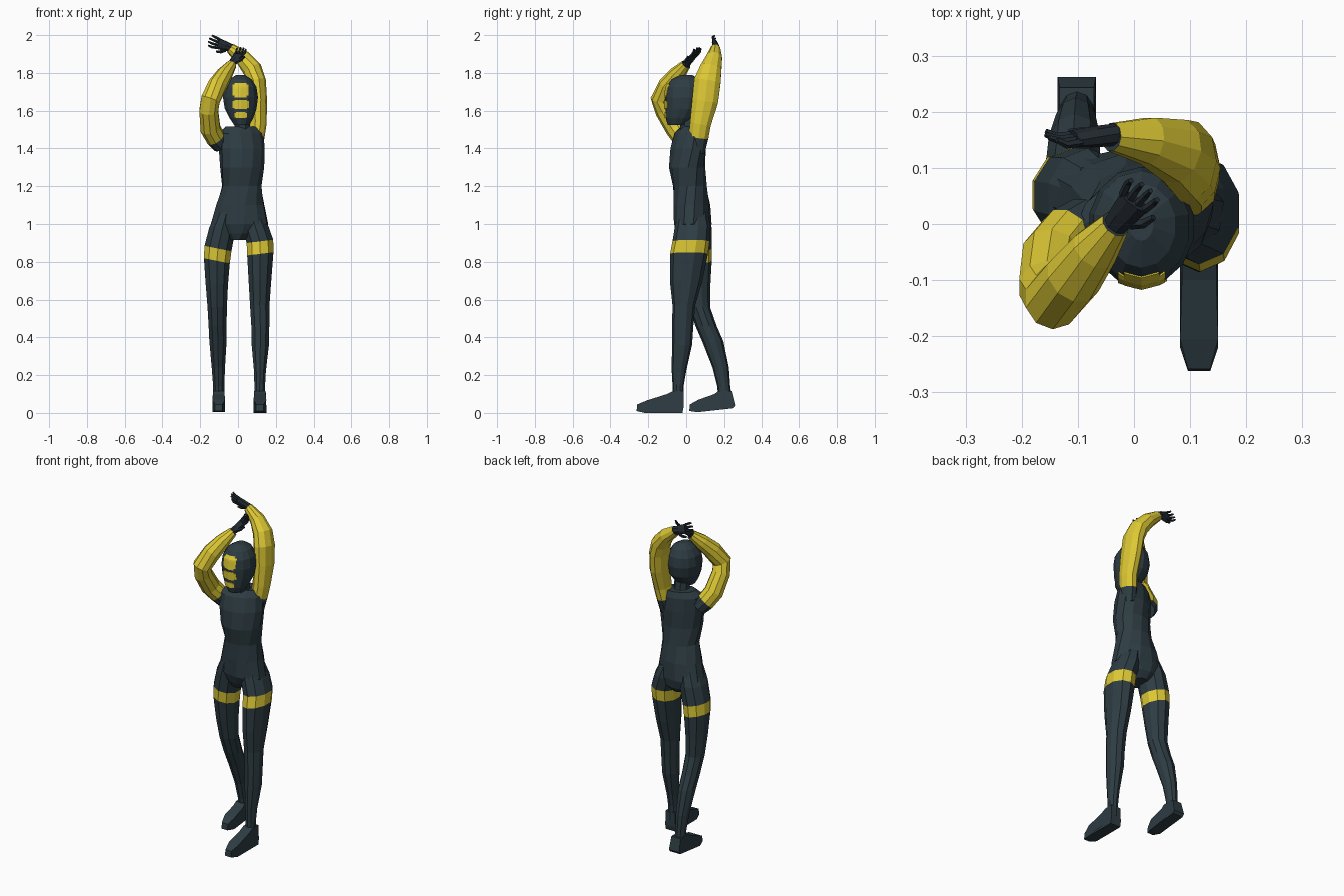
import bpy, bmesh, math
from mathutils import Vector
from mathutils.bvhtree import BVHTree


def material(name, rgb):
    m = bpy.data.materials.new(name)
    m.diffuse_color = (*rgb, 1)
    return m


SUIT = material("slate suit", (0.027, 0.046, 0.056))
YELLOW = material("yellow", (0.72, 0.58, 0.035))
GLOVE = material("charcoal glove", (0.016, 0.023, 0.03))


def finish(name, bm, mats):
    bmesh.ops.recalc_face_normals(bm, faces=bm.faces)
    me = bpy.data.meshes.new(name)
    bm.to_mesh(me)
    bm.free()
    for m in mats:
        me.materials.append(m)
    ob = bpy.data.objects.new(name, me)
    bpy.context.collection.objects.link(ob)
    return ob


def loft(name, rings, mats=(SUIT,), sides=10, ref=None, paint=(), tilt=0):
    """Rings are (x, y, z, radius_u, radius_v, turn). With ref, rings follow the path."""
    bm = bmesh.new()
    loops = []
    for i, r in enumerate(rings):
        c = Vector(r[:3])
        a, b = r[3], r[4] if len(r) > 4 else r[3]
        turn = math.radians(r[5]) if len(r) > 5 else 0
        if ref:
            t = (Vector(rings[min(i + 1, len(rings) - 1)][:3]) - Vector(rings[max(i - 1, 0)][:3])).normalized()
            u = (Vector(ref) - t * t.dot(Vector(ref))).normalized()
            v = t.cross(u)
        else:
            u = Vector((math.cos(turn), math.sin(turn), 0))
            v = Vector((-math.sin(turn), math.cos(turn), 0))
        loop = []
        for k in range(sides):
            w = math.tau * (k + 0.5) / sides
            p = c + u * a * math.cos(w) + v * b * math.sin(w)
            if i in paint or i - 1 in paint:
                p.z += tilt * (p.x - c.x)
            loop.append(bm.verts.new(p))
        loops.append(loop)
    for i in range(len(loops) - 1):
        for k in range(sides):
            n = (k + 1) % sides
            f = bm.faces.new((loops[i][k], loops[i][n], loops[i + 1][n], loops[i + 1][k]))
            f.material_index = 1 if i in paint else 0
    bm.faces.new(loops[0][::-1])
    bm.faces.new(loops[-1])
    return finish(name, bm, mats)


# Torso: hips turned one way, shoulders the other
loft("torso", [
    (0.00, 0.035, 0.915, 0.045, 0.06, -8),
    (0.005, 0.04, 0.95, 0.11, 0.085, -8),
    (0.008, 0.035, 1.00, 0.155, 0.098, -8),
    (0.012, 0.03, 1.10, 0.13, 0.098, -5),
    (0.02, 0.02, 1.20, 0.106, 0.09, 5),
    (0.022, 0.005, 1.30, 0.118, 0.094, 15),
    (0.02, 0.01, 1.40, 0.126, 0.09, 22),
    (0.015, 0.02, 1.48, 0.125, 0.075, 22),
    (0.02, 0.03, 1.515, 0.09, 0.055, 22)], sides=12)
loft("neck", [(0.02, 0.02, 1.48, 0.055), (0.022, 0.01, 1.52, 0.044), (0.022, 0.0, 1.60, 0.044)], sides=8)

# Head
head = loft("head", [
    (0.02, -0.045, 1.525, 0.042, 0.052), (0.018, -0.03, 1.56, 0.064, 0.078),
    (0.014, -0.01, 1.61, 0.086, 0.1), (0.013, -0.005, 1.67, 0.095, 0.107),
    (0.013, -0.005, 1.725, 0.087, 0.1), (0.013, -0.003, 1.765, 0.062, 0.075),
    (0.013, 0.0, 1.79, 0.022, 0.03)], sides=14)

# Face plates laid over the front of the head
bm = bmesh.new()
bm.from_mesh(head.data)
tree = BVHTree.FromBMesh(bm)
bm.free()


def face_plate(name, x0, x1, z0, z1, mat, lift, n=8):
    pb = bmesh.new()
    grid = []
    for j in range(n + 1):
        row = []
        for i in range(n + 1):
            x, z = x0 + (x1 - x0) * i / n, z0 + (z1 - z0) * j / n
            hit = tree.ray_cast(Vector((x, -1, z)), Vector((0, 1, 0)))[0]
            row.append(pb.verts.new((x, hit.y - lift, z)))
        grid.append(row)
    for j in range(n):
        for i in range(n):
            pb.faces.new((grid[j][i], grid[j][i + 1], grid[j + 1][i + 1], grid[j + 1][i]))
    # drop the corners so the plate looks rounded
    bmesh.ops.delete(pb, geom=[v for v in (grid[0][0], grid[0][n], grid[n][0], grid[n][n])], context='VERTS')
    ob = finish(name, pb, [mat])
    s = ob.modifiers.new("thickness", 'SOLIDIFY')
    s.thickness, s.offset = 0.003, 0


for name, x0, x1, z0, z1 in (("brow_plate", -0.028, 0.055, 1.67, 1.746),
                             ("cheek_plate", -0.028, 0.058, 1.608, 1.657),
                             ("chin_plate", -0.018, 0.046, 1.56, 1.592)):
    face_plate(name, x0, x1, z0, z1, YELLOW, 0.004)

# Legs with a tilted thigh band
loft("front_leg", [
    (0.115, -0.042, 0.06, 0.029, 0.03), (0.115, -0.042, 0.15, 0.03, 0.03),
    (0.116, -0.038, 0.22, 0.033, 0.038), (0.118, -0.022, 0.36, 0.048, 0.053),
    (0.118, -0.018, 0.46, 0.05, 0.056), (0.115, -0.012, 0.57, 0.054, 0.06),
    (0.116, 0.0, 0.70, 0.063, 0.086), (0.118, 0.015, 0.842, 0.073, 0.1),
    (0.116, 0.026, 0.908, 0.074, 0.098), (0.09, 0.035, 0.99, 0.074, 0.094),
    (0.07, 0.035, 1.06, 0.06, 0.08)], (SUIT, YELLOW), paint=(7,), tilt=0.12)
loft("rear_leg", [
    (-0.102, 0.207, 0.06, 0.03, 0.037), (-0.102, 0.198, 0.14, 0.031, 0.034),
    (-0.104, 0.182, 0.24, 0.037, 0.043), (-0.106, 0.14, 0.38, 0.048, 0.056),
    (-0.108, 0.105, 0.46, 0.05, 0.056), (-0.11, 0.07, 0.56, 0.054, 0.056),
    (-0.112, 0.058, 0.68, 0.062, 0.07), (-0.112, 0.052, 0.805, 0.072, 0.083),
    (-0.106, 0.05, 0.87, 0.075, 0.086), (-0.082, 0.045, 0.98, 0.074, 0.09),
    (-0.06, 0.035, 1.06, 0.058, 0.08)], (SUIT, YELLOW), paint=(7,), tilt=-0.2)


# Feet: side profile pulled across the width, narrower at the toe
def foot(name, x, profile):
    fb = bmesh.new()
    toe = min(y for y, z in profile)
    sides = []
    for s in (-1, 1):
        row = []
        for y, z in profile:
            w = 0.034 if y - toe > 0.04 else 0.02
            row.append(fb.verts.new((x + s * w * (0.9 if z > 0.08 else 1), y, z)))
        sides.append(row)
        fb.faces.new(row)
    for i in range(len(profile)):
        k = (i + 1) % len(profile)
        fb.faces.new((sides[0][i], sides[0][k], sides[1][k], sides[1][i]))
    finish(name, fb, [SUIT])


foot("front_foot", 0.116, [(-0.02, 0), (-0.22, 0), (-0.262, 0.01), (-0.258, 0.045), (-0.205, 0.067),
                           (-0.1, 0.1), (-0.07, 0.115), (-0.014, 0.115), (-0.014, 0.03)])
foot("rear_foot", -0.102, [(0.25, 0.025), (0.06, 0.004), (0.016, 0.01), (0.02, 0.045), (0.065, 0.07),
                           (0.15, 0.1), (0.168, 0.115), (0.243, 0.115), (0.262, 0.04)])

# Raised arms: dark at the armpit, yellow sleeve to the wrist
loft("high_arm", [
    (0.085, 0.055, 1.38, 0.045, 0.04), (0.095, 0.065, 1.46, 0.055, 0.045),
    (0.105, 0.075, 1.53, 0.058, 0.046), (0.106, 0.1, 1.65, 0.072, 0.048),
    (0.098, 0.112, 1.755, 0.074, 0.05), (0.075, 0.13, 1.82, 0.06, 0.052),
    (0.025, 0.148, 1.88, 0.044, 0.042), (-0.04, 0.155, 1.93, 0.026, 0.028)],
    (SUIT, YELLOW), ref=(0, 1, 0), paint=range(1, 7))
loft("low_arm", [
    (-0.085, 0.0, 1.42, 0.05), (-0.118, -0.02, 1.455, 0.053),
    (-0.146, -0.055, 1.505, 0.055), (-0.155, -0.112, 1.60, 0.052),
    (-0.145, -0.135, 1.66, 0.053), (-0.108, -0.095, 1.735, 0.052),
    (-0.07, -0.045, 1.795, 0.043), (-0.033, 0.0, 1.845, 0.027)],
    (SUIT, YELLOW), ref=(1, 0, 0), paint=range(1, 7))


# Gloved hands: palm, four fingers and a thumb
def hand(name, wrist, along, across):
    w, d, s = Vector(wrist), Vector(along).normalized(), Vector(across)
    s = (s - d * s.dot(d)).normalized()
    up = d.cross(s)

    def tube(part, pts, sides):
        loft(part, [(*p, a, b) for p, a, b in pts], (GLOVE,), sides, ref=s)

    tube(name + "_palm", [(w - d * 0.015, 0.021, 0.02), (w + d * 0.025, 0.027, 0.018),
                          (w + d * 0.065, 0.031, 0.014)], 8)
    for k in range(4):
        o = (k - 1.5) * 0.0155
        p = w + d * 0.06 + s * o
        q = p + d * 0.03 + s * o * 0.25
        length = 0.026 if k in (1, 2) else 0.018
        tube(f"{name}_finger_{k + 1}", [(p, 0.008, 0.008), (q, 0.007, 0.007),
                                        (q + d * length - up * 0.01, 0.005, 0.005)], 5)
    p = w + d * 0.015 + s * 0.02
    tube(name + "_thumb", [(p, 0.01, 0.01), (p + d * 0.02 + s * 0.018, 0.009, 0.009),
                           (p + d * 0.045 + s * 0.025, 0.006, 0.006)], 5)


hand("high_hand", (-0.045, 0.158, 1.935), (-1, -0.1, 0.33), (-0.2, 0.3, -1))
hand("low_hand", (-0.03, 0.003, 1.85), (0.45, 0.55, 0.62), (0.8, -0.5, 0))
